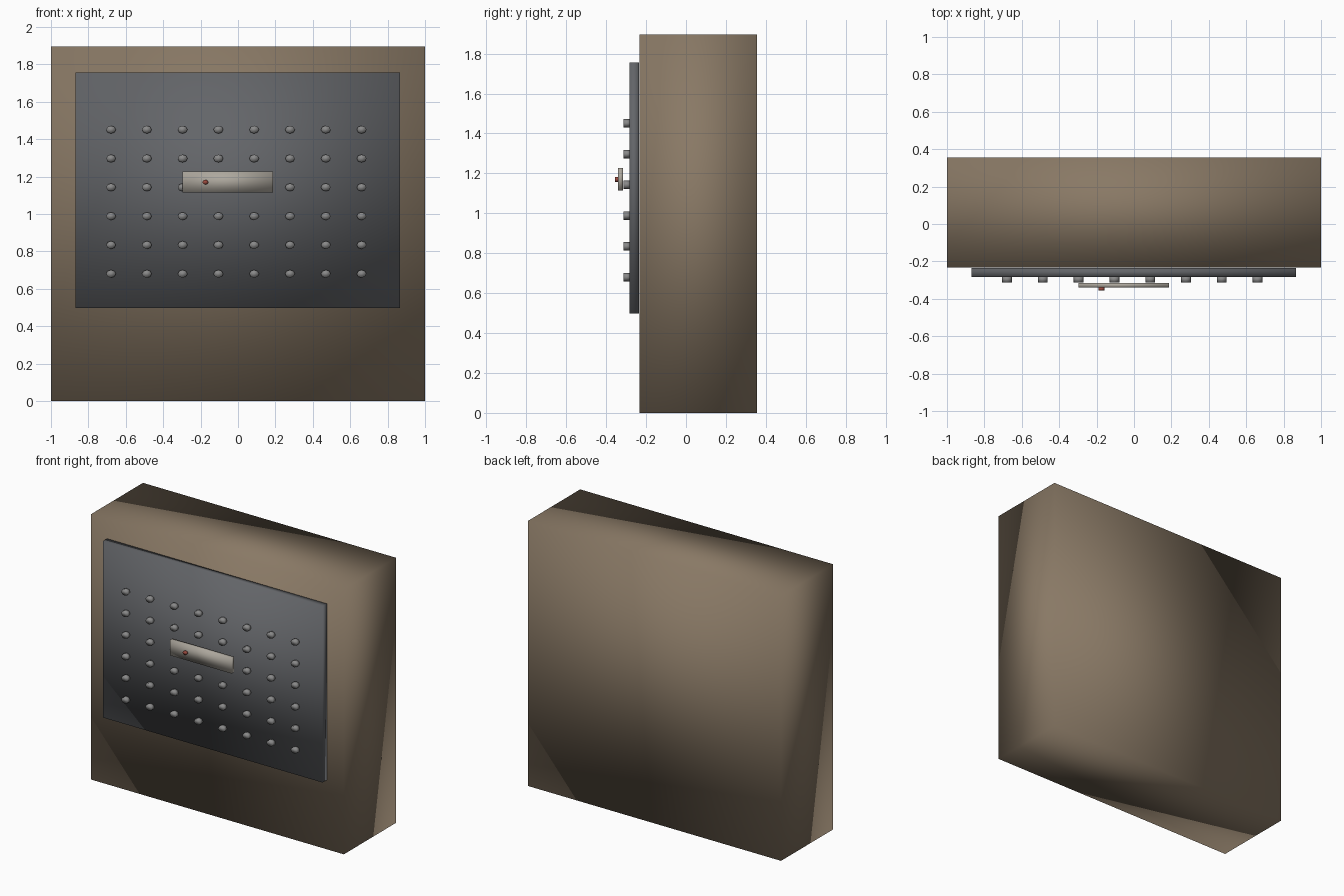
import bpy, bmesh
from math import pi
from mathutils import Matrix

if "Cube" in bpy.data.objects:
    bpy.data.objects.remove(bpy.data.objects["Cube"])


def material(name, rgb):
    m = bpy.data.materials.new(name)
    m.diffuse_color = (*rgb, 1)
    m.use_nodes = True
    m.node_tree.nodes["Principled BSDF"].inputs["Base Color"].default_value = m.diffuse_color
    return m


def finish(name, bm, mat):
    for f in bm.faces:
        f.smooth = True
    me = bpy.data.meshes.new(name)
    bm.to_mesh(me)
    bm.free()
    me.materials.append(mat)
    ob = bpy.data.objects.new(name, me)
    bpy.context.collection.objects.link(ob)
    return ob


def box(name, x, y, z, mat):
    """Box from (min, max) ranges, soft-shaded across its edges."""
    bm = bmesh.new()
    centre = [(a + b) / 2 for a, b in (x, y, z)]
    size = [b - a for a, b in (x, y, z)]
    bmesh.ops.create_cube(bm, size=1, matrix=Matrix.Translation(centre) @ Matrix.Diagonal((*size, 1)))
    return finish(name, bm, mat)


def stud(name, x, z, y, rx, rz, mat, sides=8):
    """Short oval cylinder pointing to the front."""
    bm = bmesh.new()
    depth = y[1] - y[0]
    mtx = (Matrix.Translation((x, (y[0] + y[1]) / 2, z))
           @ Matrix.Diagonal((rx, 1, rz, 1)) @ Matrix.Rotation(pi / 2, 4, 'X'))
    bmesh.ops.create_cone(bm, cap_ends=True, segments=sides, radius1=1, radius2=1,
                          depth=depth, matrix=mtx)
    return finish(name, bm, mat)


brown = material("brown", (0.25, 0.19, 0.13))
slate = material("slate", (0.125, 0.13, 0.14))
steel = material("steel", (0.25, 0.25, 0.25))
pale = material("pale_metal", (0.42, 0.39, 0.34))
red = material("red", (0.33, 0.07, 0.05))

# Main block and front panel
box("cabinet_body", (-1, 1), (-0.233, 0.355), (0, 1.895), brown)
box("front_panel", (-0.87, 0.867), (-0.284, -0.236), (0.497, 1.757), slate)

# Grid of small studs on the panel
for row in range(6):
    for col in range(8):
        stud(f"stud_{row + 1}_{col + 1}", -0.679 + col * 0.1914, 0.68 + row * 0.1542,
             (-0.312, -0.28), 0.026, 0.021, steel)

# Latch plate with indicator
box("latch_plate", (-0.298, 0.188), (-0.34, -0.315), (1.115, 1.227), pale)
stud("indicator_light", -0.174, 1.17, (-0.355, -0.338), 0.016, 0.013, red)
